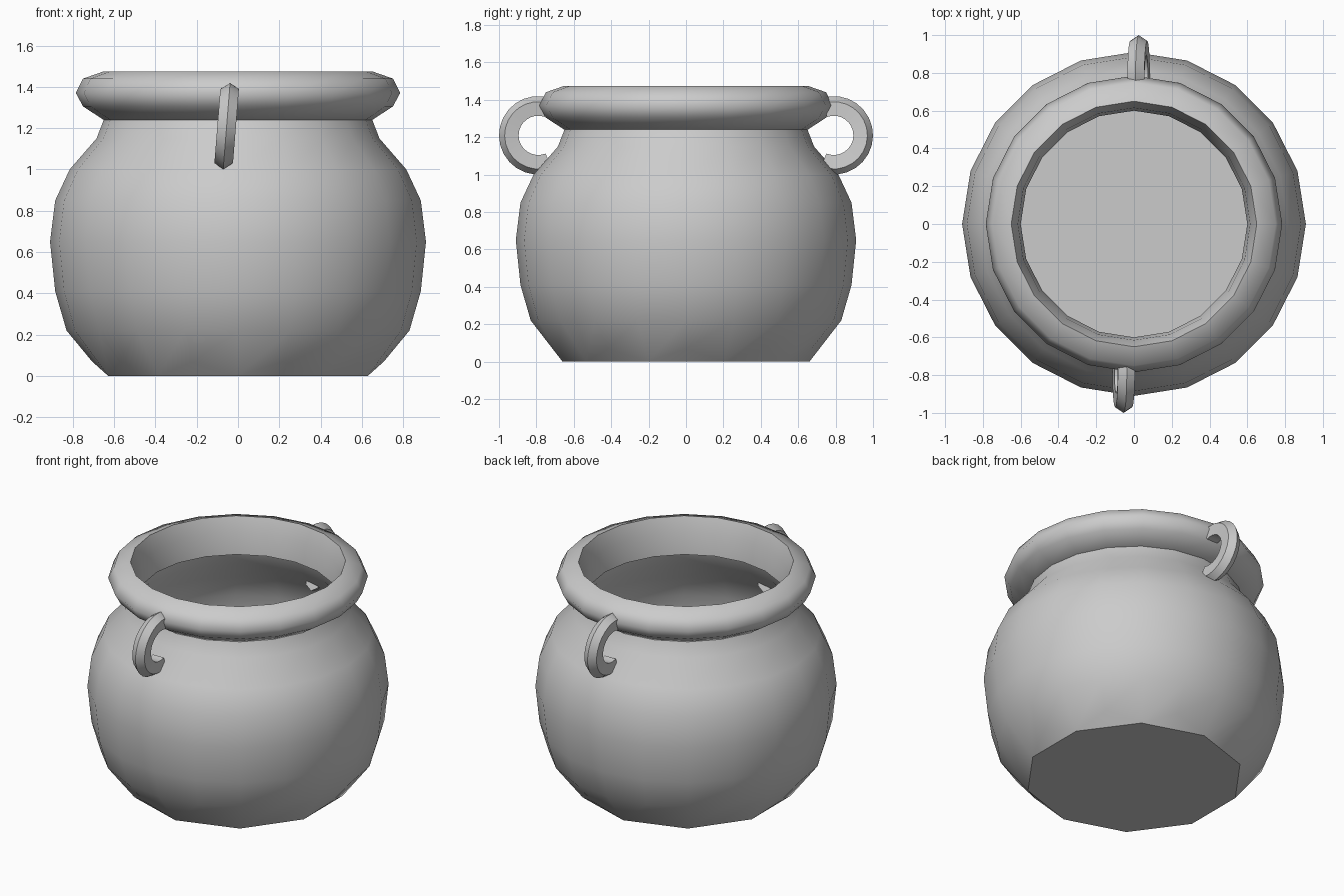
import bpy, bmesh
from math import sin, cos, pi, radians

SEGMENTS = 20

cube = bpy.data.objects.get("Cube")
if cube:
    bpy.data.objects.remove(cube, do_unlink=True)

iron = bpy.data.materials.new("cauldron_grey")
iron.use_nodes = True
GREY = (0.6, 0.6, 0.6, 1)
iron.diffuse_color = GREY
iron.node_tree.nodes["Principled BSDF"].inputs["Base Color"].default_value = GREY


def finish(bm, name, angle):
    bmesh.ops.recalc_face_normals(bm, faces=bm.faces)
    mesh = bpy.data.meshes.new(name)
    bm.to_mesh(mesh)
    bm.free()
    mesh.materials.append(iron)
    obj = bpy.data.objects.new(name, mesh)
    bpy.context.collection.objects.link(obj)
    bpy.ops.object.select_all(action='DESELECT')
    obj.select_set(True)
    bpy.context.view_layer.objects.active = obj
    bpy.ops.object.shade_smooth_by_angle(angle=radians(angle))
    return obj


def ring(bm, r, z):
    steps = [2 * pi * i / SEGMENTS - pi / 2 for i in range(SEGMENTS)]
    return [bm.verts.new((r * cos(a), r * sin(a), z)) for a in steps]


def bridge(bm, a, b):
    n = len(a)
    for i in range(n):
        j = (i + 1) % n
        bm.faces.new((a[i], a[j], b[j], b[i]))


# Round body with a thin wall, open at the neck
outer = [(0.66, 0), (0.83, 0.22), (0.885, 0.41), (0.91, 0.65),
         (0.885, 0.85), (0.815, 1.0), (0.685, 1.15), (0.65, 1.24)]
inner = [(r - 0.03, max(z, 0.03)) for r, z in reversed(outer)]
bm = bmesh.new()
rings = [ring(bm, r, z) for r, z in outer + inner]
for a, b in zip(rings, rings[1:]):
    bridge(bm, a, b)
bm.faces.new(rings[-1])
# Ten-sided foot: every other base corner is lifted, leaving small facets
base = rings[0]
for v in base[1::2]:
    v.co.x *= 1.07
    v.co.y *= 1.07
    v.co.z = 0.07
for i in range(0, SEGMENTS, 2):
    bm.faces.new((base[i], base[i + 1], base[(i + 2) % SEGMENTS]))
bm.faces.new(base[::2])
finish(bm, "pot_body", 40)

# Thick rolled rim
rim = [(0.65, 1.24), (0.75, 1.305), (0.785, 1.37), (0.75, 1.44),
       (0.65, 1.475), (0.615, 1.38), (0.6, 1.24)]
bm = bmesh.new()
rings = [ring(bm, r, z) for r, z in rim]
for a, b in zip(rings, rings[1:] + rings[:1]):
    bridge(bm, a, b)
finish(bm, "rolled_rim", 60)


# Ring handles: a ridged section swept around an open arc, leaning sideways
SECTION = [(0, 0.055), (0.045, 0.025), (0.04, -0.05), (-0.04, -0.05), (-0.045, 0.025)]


def handle(name, side, x):
    bm = bmesh.new()
    loops = []
    for i in range(17):
        a = radians(70 + 222 * i / 16)
        loop = []
        for w, d in SECTION:
            r = 0.155 + d
            up = r * sin(a)
            loop.append(bm.verts.new((side * (w + 0.08 * up) + x,
                                      side * (r * cos(a) - 0.79), 1.21 + up)))
        loops.append(loop)
    for a, b in zip(loops, loops[1:]):
        bridge(bm, a, b)
    bm.faces.new(loops[0])
    bm.faces.new(loops[-1])
    finish(bm, name, 35)


handle("front_handle", 1, -0.055)
handle("back_handle", -1, 0.025)
